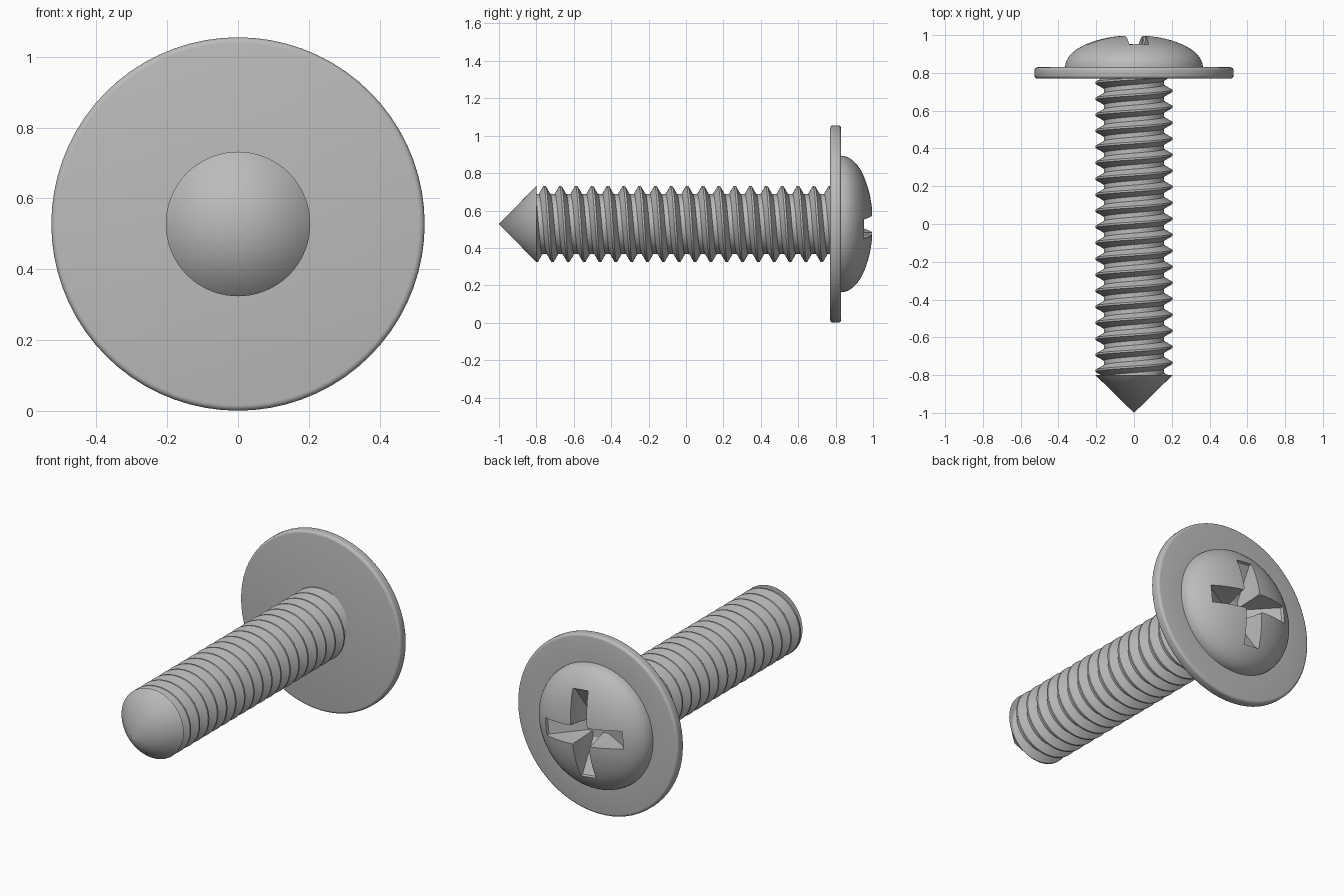
import bpy
import bmesh
from math import sin, cos, pi, radians, floor

if "Cube" in bpy.data.objects:
    bpy.data.objects.remove(bpy.data.objects["Cube"])

AXIS_Z = 0.528      # height of the screw axis
SEGMENTS = 72
MAJOR, MINOR = 0.204, 0.16
PITCH = 0.0847
TIP_Y, THREAD_START, FLANGE_Y = -1.0, -0.8, 0.77

steel = bpy.data.materials.new("steel_grey")
steel.use_nodes = True
steel.diffuse_color = (0.5, 0.5, 0.5, 1)
steel.node_tree.nodes["Principled BSDF"].inputs["Base Color"].default_value = (0.5, 0.5, 0.5, 1)


def make_object(name, bm):
    bmesh.ops.remove_doubles(bm, verts=bm.verts, dist=1e-5)
    bmesh.ops.recalc_face_normals(bm, faces=bm.faces)
    mesh = bpy.data.meshes.new(name)
    bm.to_mesh(mesh)
    bm.free()
    mesh.materials.append(steel)
    obj = bpy.data.objects.new(name, mesh)
    bpy.context.collection.objects.link(obj)
    return obj


def smooth(obj, angle=30):
    obj.data.shade_smooth()
    obj.data.set_sharp_from_angle(angle=radians(angle))


def lathe(name, profile):
    """Revolve (radius, y) points around the screw axis."""
    bm = bmesh.new()
    verts = [bm.verts.new((r, y, AXIS_Z)) for r, y in profile]
    edges = [bm.edges.new(pair) for pair in zip(verts, verts[1:])]
    bmesh.ops.spin(bm, geom=verts + edges, cent=(0, 0, AXIS_Z), axis=(0, 1, 0),
                   angle=2 * pi, steps=SEGMENTS, use_merge=True)
    return make_object(name, bm)


def recess_cutter(name, levels, turn):
    """Tapered convex block from (y, half_length, half_width) levels."""
    bm = bmesh.new()
    for y, length, width in levels:
        for a in (-length, length):
            for b in (-width, width):
                bm.verts.new((a * cos(turn) - b * sin(turn), y,
                              AXIS_Z + a * sin(turn) + b * cos(turn)))
    bmesh.ops.convex_hull(bm, input=bm.verts)
    return make_object(name, bm)


# Head: washer flange with rounded rim and domed top in one solid
R, BEVEL, FLANGE_TOP = 0.527, 0.016, 0.83
profile = [(0, FLANGE_Y)]
for i in range(5):
    a = -pi / 2 + pi / 2 * i / 4
    profile.append((R - BEVEL + BEVEL * cos(a), FLANGE_Y + BEVEL + BEVEL * sin(a)))
for i in range(5):
    a = pi / 2 * i / 4
    profile.append((R - BEVEL + BEVEL * cos(a), FLANGE_TOP - BEVEL + BEVEL * sin(a)))
for i in range(17):
    a = pi / 2 * i / 16
    profile.append((0.365 * cos(a), FLANGE_TOP + 0.17 * sin(a)))
head = lathe("head", profile)

# Cross recess: two tapered arms and a chamfered centre
TURN = radians(-6)
arm = [(1.05, 0.275, 0.056), (0.935, 0.25, 0.05), (0.83, 0.07, 0.035)]
centre = [(1.05, 0.09, 0.09), (0.83, 0.05, 0.05)]
for levels, angle in ((arm, 0), (arm, pi / 2), (centre, pi / 4)):
    cutter = recess_cutter("recess_cutter", levels, TURN + angle)
    cutter.hide_render = True
    cut = head.modifiers.new("recess", 'BOOLEAN')
    cut.operation = 'DIFFERENCE'
    cut.solver = 'EXACT'
    cut.object = cutter
    bpy.context.view_layer.objects.active = head
    bpy.ops.object.modifier_apply(modifier=cut.name)
    bpy.data.objects.remove(cutter)
smooth(head)

# Pointed tip
tip = lathe("tip", [(0, THREAD_START), (MAJOR, THREAD_START), (0, TIP_Y)])
smooth(tip)

# Threaded shank: a grid that follows a right-handed helix
CREST, ROOT = 0.06, 0.36     # phase where the crest ends and the root begins
PHASES = (-ROOT, -CREST, CREST, ROOT)
CREST_Y = -0.735             # a crest on the +x side


def thread_radius(phase):
    d = abs(phase - floor(phase + 0.5))
    t = min(max((d - CREST) / (ROOT - CREST), 0), 1)
    return MAJOR + (MINOR - MAJOR) * t


bm = bmesh.new()
turns = range(-2, 20)
rows = []
for phase in [k + p for k in turns for p in PHASES]:
    row = []
    for i in range(SEGMENTS + 1):
        t = 2 * pi * i / SEGMENTS
        shift = CREST_Y - PITCH * i / SEGMENTS
        y = min(max(shift + PITCH * phase, THREAD_START), FLANGE_Y + 0.01)
        r = thread_radius((y - shift) / PITCH)
        row.append(bm.verts.new((r * cos(t), y, AXIS_Z + r * sin(t))))
    rows.append(row)
for low, high in zip(rows, rows[1:]):
    for i in range(SEGMENTS):
        quad = (low[i], low[i + 1], high[i + 1], high[i])
        ys = [v.co.y for v in quad]
        if max(ys) - min(ys) > 1e-5:
            bm.faces.new(quad)
bmesh.ops.delete(bm, geom=[v for v in bm.verts if not v.link_faces], context='VERTS')
shank = make_object("threaded_shank", bm)
smooth(shank)
